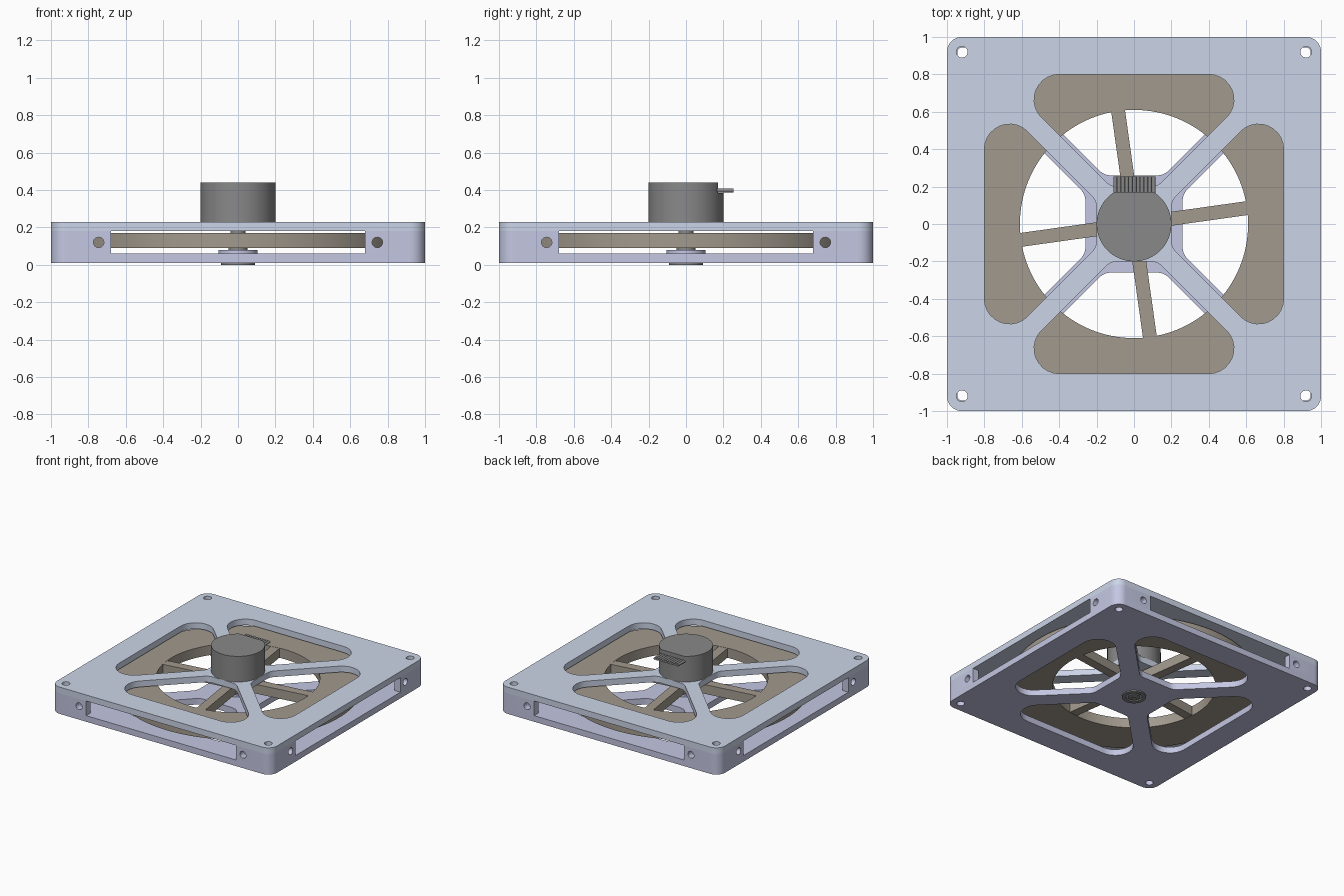
import bpy, bmesh, math
from mathutils import Vector, Matrix

if "Cube" in bpy.data.objects:
    bpy.data.objects.remove(bpy.data.objects["Cube"])


def material(name, rgb):
    m = bpy.data.materials.new(name)
    m.diffuse_color = (*rgb, 1)
    m.use_nodes = True
    m.node_tree.nodes["Principled BSDF"].inputs["Base Color"].default_value = m.diffuse_color
    return m


BLUE = material("pale_blue", (0.60, 0.66, 0.80))
LAVENDER = material("lavender", (0.55, 0.57, 0.76))
BROWN = material("taupe", (0.36, 0.32, 0.27))
GREY = material("dark_grey", (0.25, 0.25, 0.25))


def circle(r, cx=0, cy=0, n=64):
    return [(cx + r * math.cos(2 * math.pi * i / n), cy + r * math.sin(2 * math.pi * i / n)) for i in range(n)]


def turn(pts, deg):
    c, s = math.cos(math.radians(deg)), math.sin(math.radians(deg))
    return [(c * x - s * y, s * x + c * y) for x, y in pts]


def rounded(corners, n=10):
    """Polygon of (x, y, radius) corners with filleted corners."""
    out = []
    for i, (x, y, r) in enumerate(corners):
        p = Vector((x, y))
        if r == 0:
            out.append((x, y))
            continue
        a = (Vector(corners[i - 1][:2]) - p).normalized()
        b = (Vector(corners[(i + 1) % len(corners)][:2]) - p).normalized()
        half = a.angle(b) / 2
        c = p + (a + b).normalized() * r / math.sin(half)
        start = p + a * r / math.tan(half) - c
        end = p + b * r / math.tan(half) - c
        sweep = start.angle_signed(end)
        for k in range(n + 1):
            t = -sweep * k / n
            out.append((c.x + start.x * math.cos(t) - start.y * math.sin(t),
                        c.y + start.x * math.sin(t) + start.y * math.cos(t)))
    return out


def plate(name, loops, z0, z1, mat):
    """Extrude closed outlines; inner loops become holes."""
    cu = bpy.data.curves.new(name, 'CURVE')
    cu.dimensions, cu.fill_mode = '2D', 'BOTH'
    cu.extrude = (z1 - z0) / 2
    for pts in loops:
        s = cu.splines.new('POLY')
        s.points.add(len(pts) - 1)
        for sp, (x, y) in zip(s.points, pts):
            sp.co = (x, y, 0, 1)
        s.use_cyclic_u = True
    tmp = bpy.data.objects.new(name + "_outline", cu)
    bpy.context.collection.objects.link(tmp)
    me = bpy.data.meshes.new_from_object(tmp.evaluated_get(bpy.context.evaluated_depsgraph_get()))
    bpy.data.objects.remove(tmp)
    bm = bmesh.new()
    bm.from_mesh(me)
    bmesh.ops.remove_doubles(bm, verts=bm.verts, dist=1e-5)
    bmesh.ops.translate(bm, verts=bm.verts, vec=(0, 0, (z0 + z1) / 2))
    bmesh.ops.recalc_face_normals(bm, faces=bm.faces)
    bm.to_mesh(me)
    return finish(name, me, mat)


def finish(name, me, mat):
    ob = bpy.data.objects.new(name, me)
    me.name = name
    bpy.context.collection.objects.link(ob)
    me.materials.clear()
    me.materials.append(mat)
    smooth(ob)
    return ob


def smooth(ob):
    bpy.ops.object.select_all(action='DESELECT')
    bpy.context.view_layer.objects.active = ob
    ob.select_set(True)
    bpy.ops.object.shade_smooth_by_angle(angle=math.radians(25))


def rods(name, items, r, length, mat):
    """Cylinders at (x, y, z) lying along 'X' or 'Y'."""
    bm = bmesh.new()
    for pos, axis in items:
        rot = Matrix.Rotation(math.pi / 2, 4, 'Y' if axis == 'X' else 'X')
        bmesh.ops.create_cone(bm, cap_ends=True, segments=20, radius1=r, radius2=r,
                              depth=length, matrix=Matrix.Translation(pos) @ rot)
    me = bpy.data.meshes.new(name)
    bm.to_mesh(me)
    return finish(name, me, mat)


# Top and bottom frame plates with four rounded openings
outer = rounded([(-1, -1, .08), (1, -1, .08), (1, 1, .08), (-1, 1, .08)])
screws = [circle(.03, x, y, 24) for x in (-.92, .92) for y in (-.92, .92)]


def openings(inner, c, r):
    shape = rounded([(-.8 + c, .8, .135), (.8 - c, .8, .135), (inner - c, inner, r), (c - inner, inner, r)])
    return [turn(shape, a) for a in (0, 90, 180, 270)]


plate("top_plate", [outer] + screws + openings(.20, .075, .09), .18, .23, BLUE)
plate("bottom_plate", [outer] + screws + openings(.26, .10, .09), .01, .06, LAVENDER)

# Thin corner walls leaving a window in each side, drilled for side screws
t = .945
corner = rounded([(.68, 1, 0), (1, 1, .08), (1, .68, 0), (t, .68, 0), (t, t, .03), (.68, t, 0)])
walls = plate("corner_walls", [turn(corner, a) for a in (0, 90, 180, 270)], .06, .18, LAVENDER)
for axis in 'XY':
    spots = [((0, s * .745, .12) if axis == 'X' else (s * .745, 0, .12), axis) for s in (-1, 1)]
    cutter = rods("side_hole_cutter_" + axis, spots, .028, 3, LAVENDER)
    cutter.hide_render = True
    mod = walls.modifiers.new("side_holes_" + axis, 'BOOLEAN')
    mod.object, mod.operation, mod.solver = cutter, 'DIFFERENCE', 'EXACT'
    bpy.context.view_layer.objects.active = walls
    bpy.ops.object.modifier_apply(modifier=mod.name)
    bpy.data.objects.remove(cutter)
smooth(walls)

# Flywheel: rim, four slightly turned spokes and hub
plate("flywheel_rim", [circle(.92, n=128), circle(.61, n=128)], .09, .17, BROWN)
for i in range(4):
    bar = [(.08, -.037), (.62, -.037), (.62, .037), (.08, .037)]
    plate(f"flywheel_spoke_{i + 1}", [turn(bar, 8 + 90 * i)], .092, .168, BROWN)
plate("flywheel_hub", [circle(.11), circle(.02, n=24)], .09, .17, BROWN)

# Bearing stack and shaft
plate("bearing_seat", [circle(.105)], .055, .08, LAVENDER)
plate("bearing_spacer", [circle(.05)], .08, .092, GREY)
plate("bearing_flange", [circle(.09), circle(.06)], 0, .012, GREY)
plate("bearing_ring", [circle(.045), circle(.02, n=24)], 0, .012, GREY)
plate("shaft", [circle(.02, n=24)], .004, .2, GREY)
plate("shaft_collar", [circle(.04)], .168, .182, GREY)

# Motor: round can, upper part flattened at the back for the cable
plate("motor_base", [circle(.2, n=96)], .23, .385, GREY)
a0 = math.asin(.17 / .2)
arc = [(.2 * math.cos(a), .2 * math.sin(a)) for a in
       (math.pi - a0 + (math.pi + 2 * a0) * k / 72 for k in range(73))]
plate("motor_cap", [arc], .385, .44, GREY)

# Ribbon cable of parallel wires
rods("ribbon_cable", [((-.1 + .0205 * k, .21, .398), 'Y') for k in range(11)], .0105, .09, GREY)
